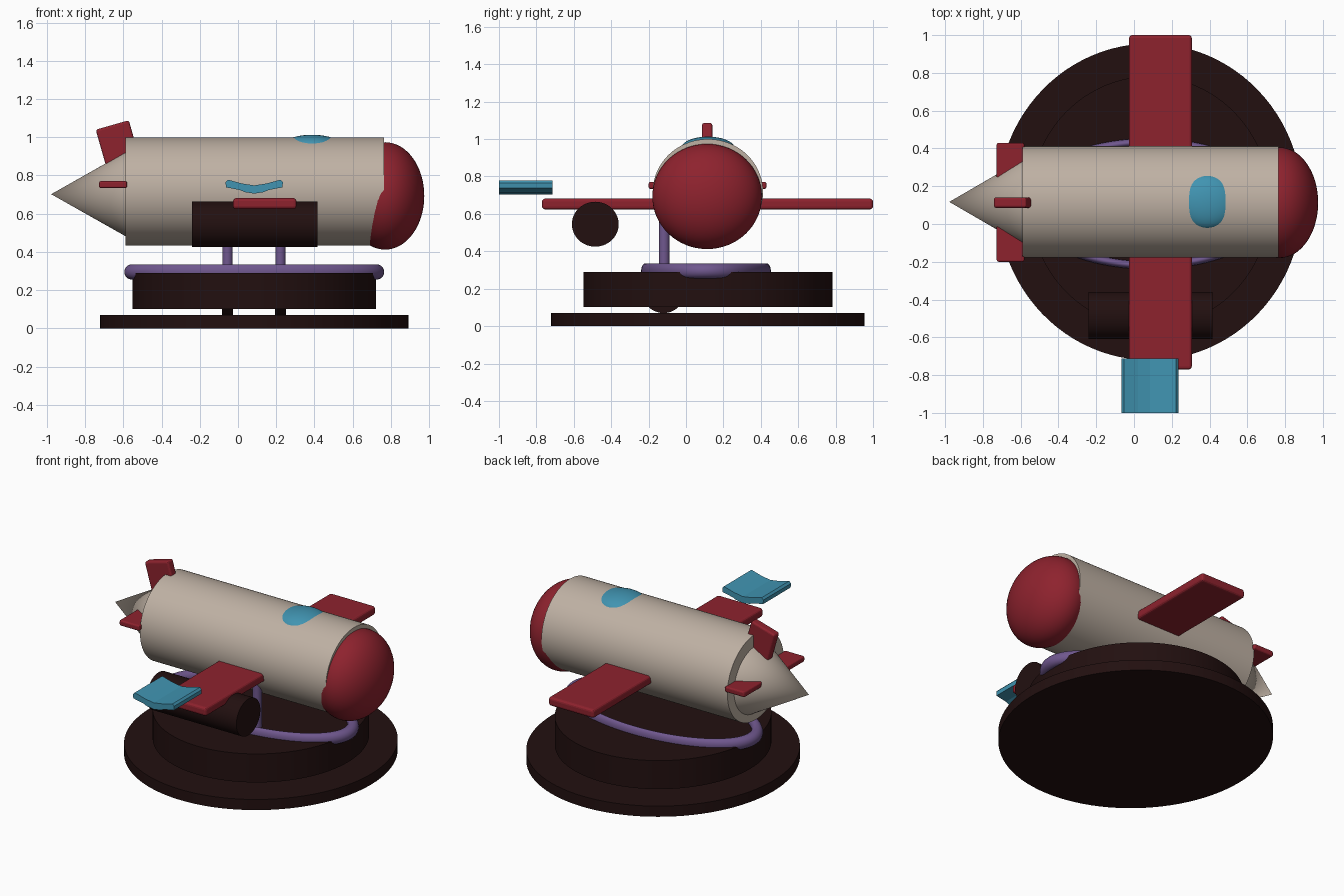
import bpy
import bmesh
import math

if "Cube" in bpy.data.objects:
    bpy.data.objects.remove(bpy.data.objects["Cube"], do_unlink=True)


def material(name, rgb):
    m = bpy.data.materials.new(name)
    m.use_nodes = True
    m.diffuse_color = (*rgb, 1)
    m.node_tree.nodes["Principled BSDF"].inputs["Base Color"].default_value = (*rgb, 1)
    return m


DARK = material("dark brown", (0.016, 0.005, 0.005))
BEIGE = material("warm beige", (0.52, 0.44, 0.37))
RED = material("deep red", (0.27, 0.016, 0.027))
BLUE = material("sky blue", (0.052, 0.295, 0.44))
PURPLE = material("dusty purple", (0.16, 0.096, 0.27))

CX, CY = 0.085, 0.117   # axis of the stand; the body shares its y


def finish(name, mat, smooth=True):
    ob = bpy.context.object
    ob.name = name
    ob.data.name = name
    ob.data.materials.append(mat)
    bpy.ops.object.transform_apply(location=False, rotation=True, scale=True)
    if smooth:
        bpy.ops.object.shade_smooth_by_angle(angle=math.radians(35))
    return ob


def disc(name, mat, rx, ry, z0, z1, x=CX, y=CY, sides=96):
    bpy.ops.mesh.primitive_cylinder_add(vertices=sides, radius=1, depth=z1 - z0,
                                        location=(x, y, (z0 + z1) / 2))
    bpy.context.object.scale = (rx, ry, 1)
    return finish(name, mat)


def barrel(name, mat, x0, x1, y, z, ry, rz, tip=1.0):
    # Lies along x; tip is the relative radius at the x1 end
    bpy.ops.mesh.primitive_cone_add(vertices=96, radius1=1, radius2=tip, depth=abs(x1 - x0),
                                    location=((x0 + x1) / 2, y, z))
    ob = bpy.context.object
    ob.scale = (rz, ry, 1)
    ob.rotation_euler.y = math.copysign(math.pi / 2, x1 - x0)
    return finish(name, mat)


def ball(name, mat, loc, size):
    bpy.ops.mesh.primitive_uv_sphere_add(segments=64, ring_count=32, radius=1, location=loc)
    bpy.context.object.scale = size
    return finish(name, mat)


def slab(name, mat, loc, size, tilt=0.0, bevel=0.012):
    bpy.ops.mesh.primitive_cube_add(size=1, location=loc)
    ob = bpy.context.object
    ob.scale = size
    ob.rotation_euler.y = tilt
    finish(name, mat, smooth=False)
    mod = ob.modifiers.new("soft edges", "BEVEL")
    mod.width = bevel
    mod.segments = 3
    return ob


# Round stand
disc("base_plate", DARK, 0.807, 0.838, 0, 0.07)
disc("upper_plate", DARK, 0.638, 0.665, 0.102, 0.29)

# Oval ring lying on the stand
bpy.ops.mesh.primitive_torus_add(major_segments=96, minor_segments=20, major_radius=0.64,
                                 minor_radius=0.04, location=(CX, 0.107, 0.295))
bpy.context.object.scale = (1, 0.51, 1)
finish("stand_ring", PURPLE)

# Support posts with round feet
for side, x in (("right", -0.055), ("left", 0.222)):
    disc("post_" + side, PURPLE, 0.027, 0.028, 0.2, 0.64, x, -0.117, 32)
    barrel("post_foot_" + side, DARK, x - 0.028, x + 0.028, -0.12, 0.175, 0.11, 0.105)

# Body, pointed tail and round nose
barrel("body", BEIGE, -0.59, 0.765, CY, 0.717, 0.295, 0.283)
barrel("tail_cone", BEIGE, -0.585, -0.978, CY, 0.702, 0.228, 0.222, tip=0)
ball("nose", RED, (0.77, 0.113, 0.693), (0.205, 0.293, 0.281))
ball("roof_window", BLUE, (0.388, CY, 0.95), (0.16, 0.143, 0.063))

# Wings and tail fins
slab("main_wing", RED, (0.14, 0.115, 0.653), (0.332, 1.77, 0.057), bevel=0.016)
slab("side_fins", RED, (-0.654, 0.115, 0.752), (0.146, 0.63, 0.037), bevel=0.01)
slab("top_fin", RED, (-0.617, 0.113, 0.92), (0.18, 0.055, 0.3), tilt=-math.radians(16))

# Barrel beside the body
barrel("side_barrel", DARK, -0.24, 0.415, -0.485, 0.545, 0.125, 0.12)

# Bent plate at the wing tip: half outline mirrored, then extruded along y
half = [(0, 0.748), (0.065, 0.758), (0.138, 0.778), (0.15, 0.765), (0.148, 0.738),
        (0.075, 0.724), (0.05, 0.713), (0, 0.705)]
outline = half + [(-x, z) for x, z in reversed(half[1:-1])]
bm = bmesh.new()
face = bm.faces.new([bm.verts.new((CX + x, -1, z)) for x, z in outline])
extruded = bmesh.ops.extrude_face_region(bm, geom=[face])["geom"]
bmesh.ops.translate(bm, vec=(0, 0.287, 0),
                    verts=[g for g in extruded if isinstance(g, bmesh.types.BMVert)])
bmesh.ops.recalc_face_normals(bm, faces=bm.faces)
mesh = bpy.data.meshes.new("bent_plate")
bm.to_mesh(mesh)
bm.free()
mesh.materials.append(BLUE)
bpy.context.collection.objects.link(bpy.data.objects.new("bent_plate", mesh))
